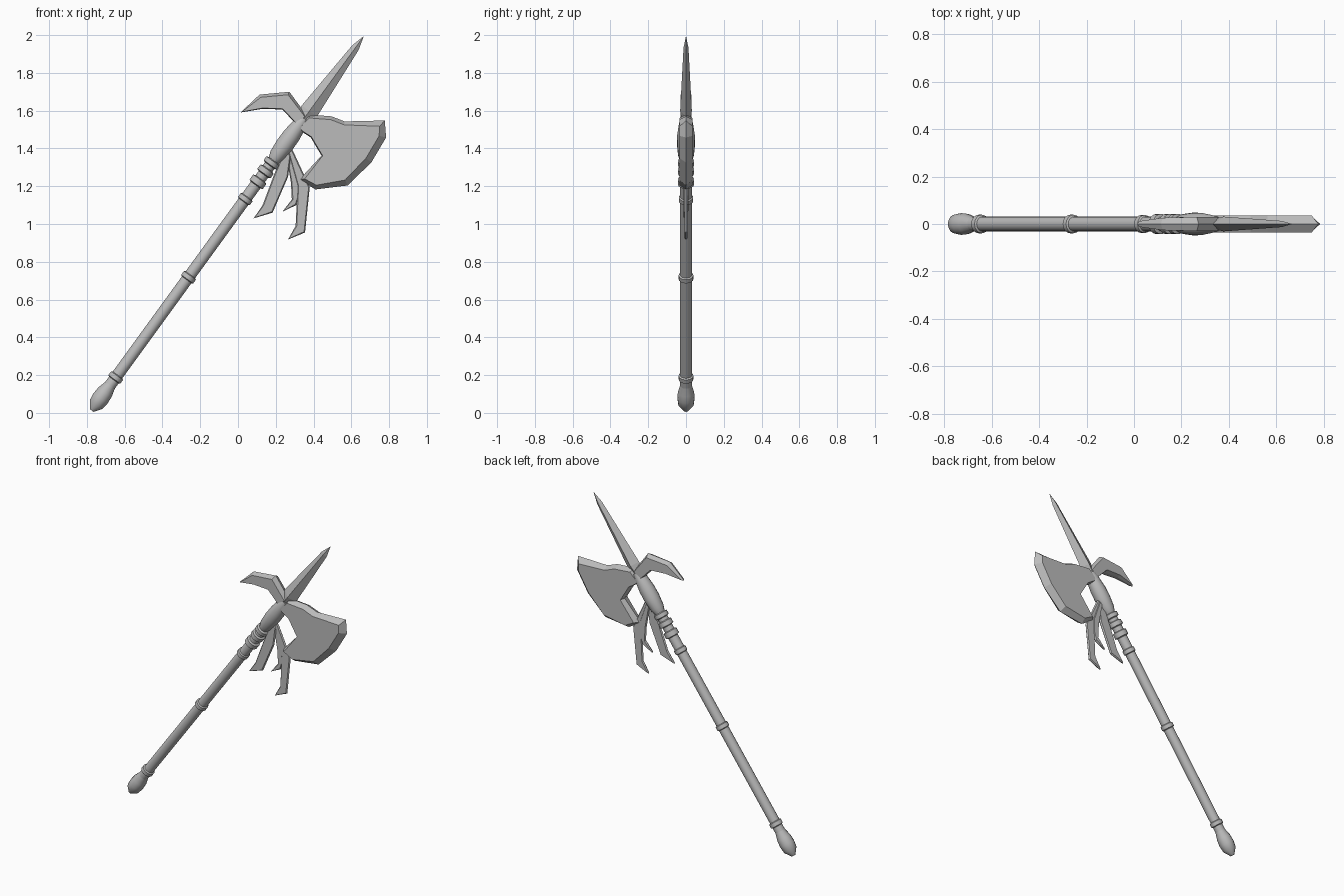
import bpy, bmesh, math
from mathutils import Vector, Matrix

cube = bpy.data.objects.get("Cube")
if cube:
    bpy.data.objects.remove(cube, do_unlink=True)

steel = bpy.data.materials.new("plain grey")
steel.use_nodes = True
grey = (0.5, 0.5, 0.5, 1)
steel.diffuse_color = grey
steel.node_tree.nodes["Principled BSDF"].inputs["Base Color"].default_value = grey

# Weapon axis, leaning from the pommel up to the spear tip
BASE = Vector((-0.751, 0, 0.045))
AXIS = Vector((0.588, 0, 0.809)).normalized()
SIDE = Vector((AXIS.z, 0, -AXIS.x))
LEAN = Matrix((SIDE, Vector((0, 1, 0)), AXIS)).transposed().to_4x4()
LEAN.translation = BASE


def finish(bm, name, smooth=False):
    bmesh.ops.recalc_face_normals(bm, faces=bm.faces)
    mesh = bpy.data.meshes.new(name)
    bm.to_mesh(mesh)
    bm.free()
    mesh.materials.append(steel)
    ob = bpy.data.objects.new(name, mesh)
    bpy.context.collection.objects.link(ob)
    if smooth:
        bpy.ops.object.select_all(action='DESELECT')
        ob.select_set(True)
        bpy.context.view_layer.objects.active = ob
        bpy.ops.object.shade_smooth_by_angle(angle=math.radians(30))
    return ob


def lathe(name, profile, sides=16, flat=1.0, smooth=True):
    """Rings of (distance along axis, radius), capped at both ends."""
    bm = bmesh.new()
    rings = []
    for s, r in profile:
        turn = [2 * math.pi * i / sides for i in range(sides)]
        rings.append([bm.verts.new(LEAN @ Vector((r * math.cos(a), r * flat * math.sin(a), s)))
                      for a in turn])
    for a, b in zip(rings, rings[1:]):
        for i in range(sides):
            j = (i + 1) % sides
            bm.faces.new((a[i], a[j], b[j], b[i]))
    bm.faces.new(rings[0])
    bm.faces.new(rings[-1])
    return finish(bm, name, smooth)


def bevelled_plate(name, outline, y=0):
    """Clockwise outline of (x, z, inset, half thickness) with a ridge round its rim."""
    bm = bmesh.new()
    n = len(outline)
    pts = [Vector(p[:2]) for p in outline]
    rim, front, back = [], [], []
    for i, (x, z, inset, depth) in enumerate(outline):
        e1 = (pts[i] - pts[i - 1]).normalized()
        e2 = (pts[(i + 1) % n] - pts[i]).normalized()
        n1, n2 = Vector((e1.y, -e1.x)), Vector((e2.y, -e2.x))
        q = pts[i] + (n1 + n2) * inset / max(1 + n1.dot(n2), 0.5)
        rim.append(bm.verts.new((x, y, z)))
        front.append(bm.verts.new((q.x, y - depth, q.y)))
        back.append(bm.verts.new((q.x, y + depth, q.y)))
    bm.faces.new(front)
    bm.faces.new(back)
    for i in range(n):
        j = (i + 1) % n
        for loop in (front, back):
            bm.faces.new((rim[i], rim[j], loop[j], loop[i]))
    return finish(bm, name)


# Handle parts
lathe("pommel", [(-.04, .012), (0, .041), (.04, .046), (.08, .043), (.125, .031), (.16, .03)])
lathe("shaft", [(.12, .031), (1.64, .031)])


def ring(name, s, r, half):
    lathe(name, [(s - half - .006, .029), (s - half, r), (s + half, r), (s + half + .006, .029)])


for name, s, r, half in (("lower_ring", .176, .039, .012), ("middle_ring", .832, .039, .012),
                         ("upper_ring", 1.343, .038, .012), ("grip_ring_1", 1.457, .043, .016),
                         ("grip_ring_2", 1.525, .043, .014), ("grip_ring_3", 1.58, .043, .012)):
    ring(name, s, r, half)

# Head
lathe("socket", [(1.6, .032), (1.63, .042), (1.7, .048), (1.76, .047), (1.84, .037), (1.87, .03)])
lathe("spear_point", [(1.8, .025), (1.92, .05), (2.335, .021), (2.407, .001)],
      sides=4, flat=0.62, smooth=False)

T = .035
bevelled_plate("axe_blade", [
    (.315, 1.51, .01, T), (.37, 1.58, .018, T), (.495, 1.57, .018, T), (.565, 1.543, .018, T),
    (.777, 1.548, .03, T), (.784, 1.458, .036, T), (.706, 1.326, .036, T), (.58, 1.204, .03, T),
    (.41, 1.183, .022, T), (.325, 1.235, .018, T), (.442, 1.362, .005, T),
    (.385, 1.458, .005, T), (.336, 1.49, .005, T)])

H = .03
bevelled_plate("rear_hook", [
    (.013, 1.59, .008, .012), (.114, 1.685, .015, .026), (.272, 1.70, .015, H),
    (.368, 1.569, .012, H), (.32, 1.516, .004, H), (.235, 1.606, .004, H), (.13, 1.61, .004, .026)])


# Hanging cloth strips
def strip(name, outline, y):
    bevelled_plate(name, [(x, z, .006, .008) for x, z in outline], y)


strip("left_strip", [(.25, 1.4), (.28, 1.36), (.265, 1.25), (.18, 1.066), (.085, 1.027),
                     (.13, 1.1), (.19, 1.26)][:3]
      + [(.183, 1.06), (.083, 1.03), (.13, 1.1), (.19, 1.26)], -.004)
strip("middle_strip", [(.25, 1.4), (.28, 1.38), (.325, 1.25), (.325, 1.15), (.308, 1.1),
                       (.235, 1.065), (.285, 1.13), (.28, 1.22)], .004)
strip("right_strip", [(.26, 1.4), (.29, 1.39), (.38, 1.195), (.355, .955), (.265, .918),
                      (.305, .99), (.315, 1.2)], 0)
